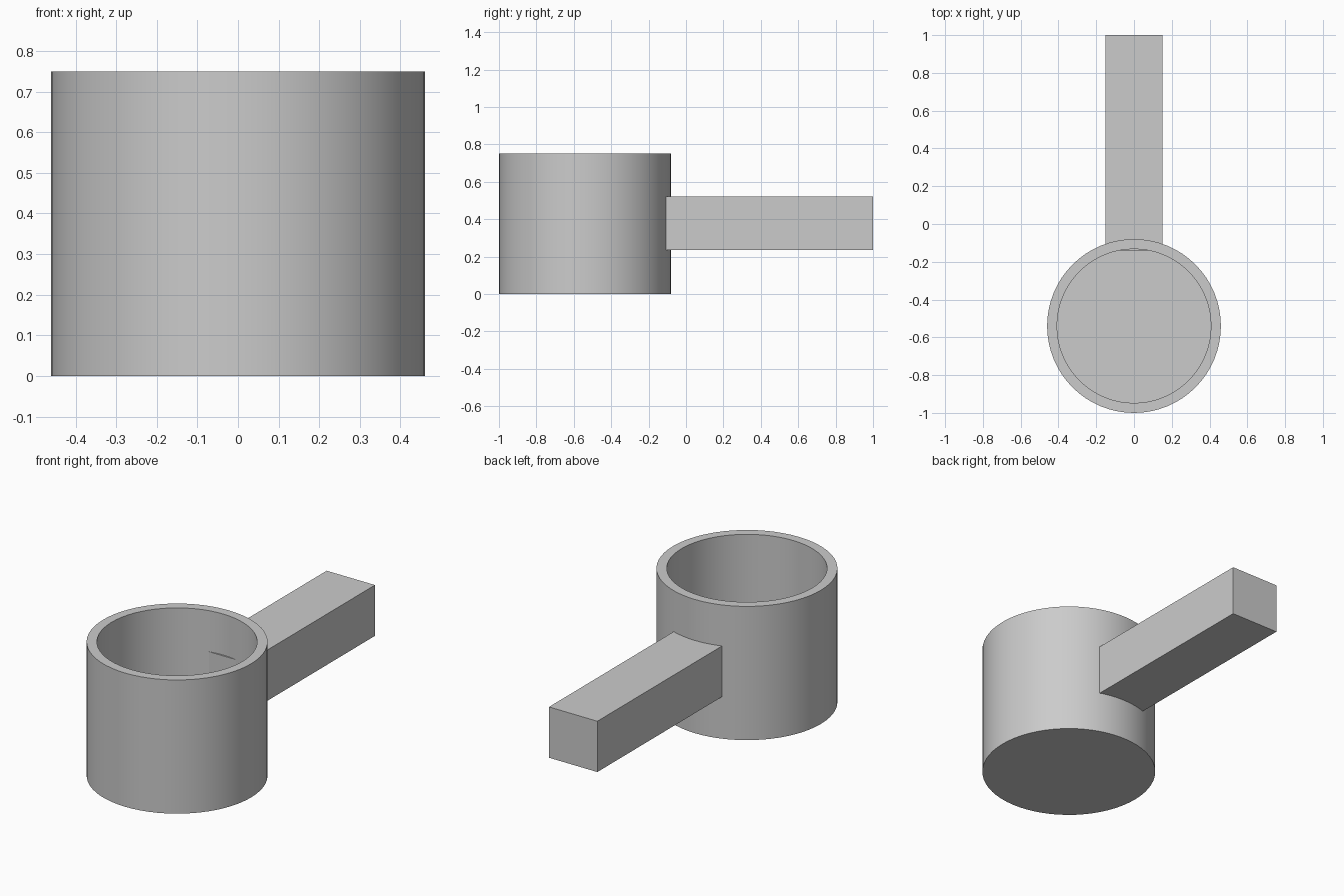
import bpy, bmesh, math
from mathutils import Matrix

cube = bpy.data.objects.get("Cube")
if cube:
    bpy.data.objects.remove(cube, do_unlink=True)

CENTRE_Y = -0.54
OUTER, INNER = 0.46, 0.4075
HEIGHT, FLOOR = 0.75, 0.053
SEGMENTS = 64

grey = bpy.data.materials.new("grey")
grey.use_nodes = True
colour = (0.6, 0.6, 0.6, 1)
grey.diffuse_color = colour
grey.node_tree.nodes["Principled BSDF"].inputs["Base Color"].default_value = colour


def add_object(name, bm):
    bmesh.ops.recalc_face_normals(bm, faces=bm.faces)
    mesh = bpy.data.meshes.new(name)
    bm.to_mesh(mesh)
    bm.free()
    mesh.materials.append(grey)
    obj = bpy.data.objects.new(name, mesh)
    bpy.context.collection.objects.link(obj)
    return obj


# Cup: rings of the wall profile, bridged and capped at the base and inner floor
bm = bmesh.new()
rings = []
for radius, z in [(OUTER, 0), (OUTER, HEIGHT), (INNER, HEIGHT), (INNER, FLOOR)]:
    rings.append([bm.verts.new((radius * math.cos(a), CENTRE_Y + radius * math.sin(a), z))
                  for a in (2 * math.pi * i / SEGMENTS for i in range(SEGMENTS))])
for low, high in zip(rings, rings[1:]):
    for i in range(SEGMENTS):
        j = (i + 1) % SEGMENTS
        bm.faces.new((low[i], low[j], high[j], high[i]))
bm.faces.new(rings[0])
bm.faces.new(rings[-1])
cup = add_object("cup", bm)
bpy.ops.object.select_all(action='DESELECT')
cup.select_set(True)
bpy.context.view_layer.objects.active = cup
bpy.ops.object.shade_smooth_by_angle(angle=math.radians(30))

# Handle: square bar whose end just breaks through the cup wall
y0, y1, z0, z1 = -0.141, 1.0, 0.235, 0.52
bm = bmesh.new()
bmesh.ops.create_cube(bm, size=1, matrix=Matrix.Translation((0, (y0 + y1) / 2, (z0 + z1) / 2))
                      @ Matrix.Diagonal((0.30, y1 - y0, z1 - z0, 1)))
add_object("handle", bm)
